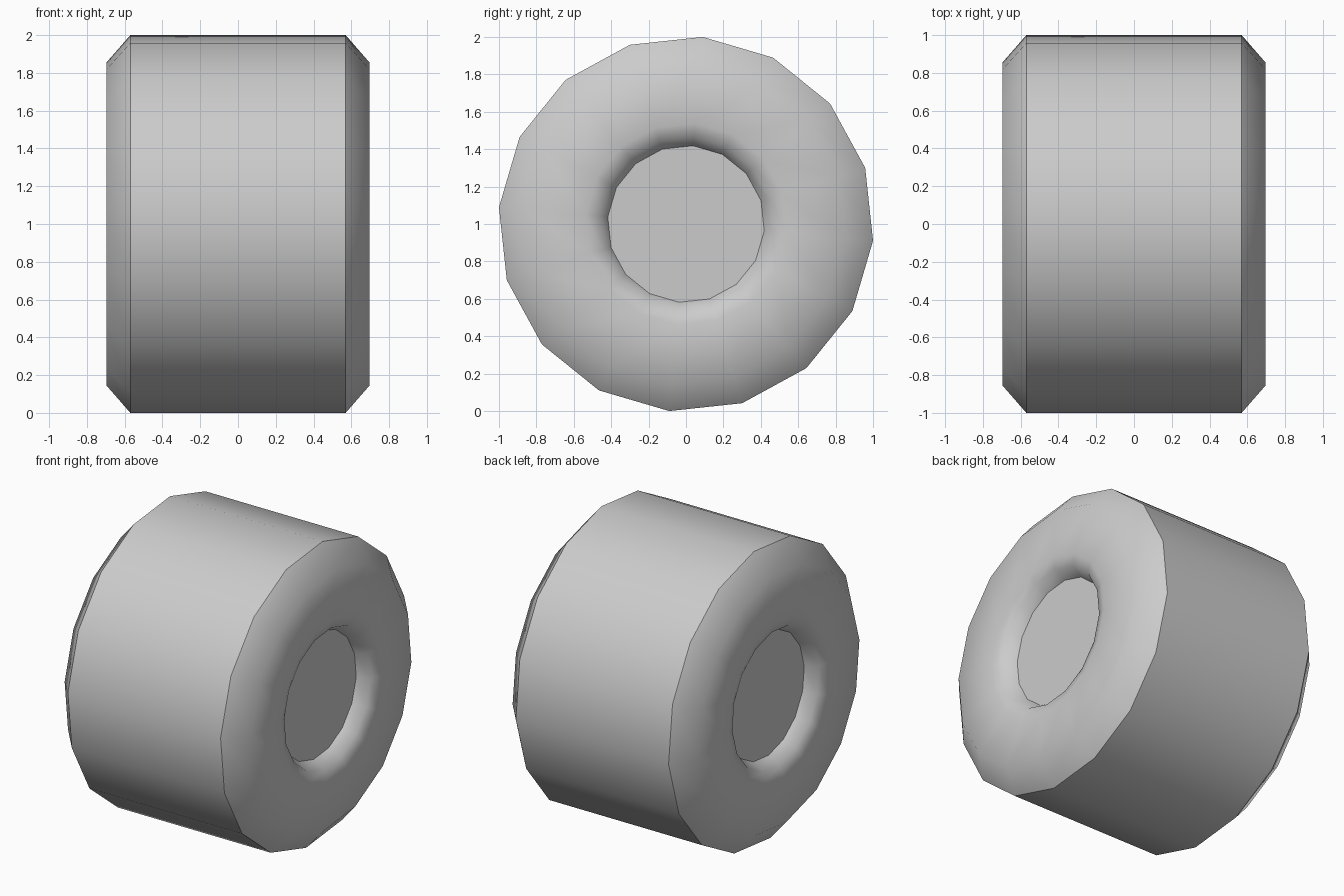
import bpy, bmesh, math

if "Cube" in bpy.data.objects:
    bpy.data.objects.remove(bpy.data.objects["Cube"])

SIDES = 16
TWIST = math.radians(84.9)
# half profile (x, radius) from tread edge inward to the recessed hub
HALF = [(0.57, 1.004), (0.695, 0.86), (0.695, 0.54), (0.67, 0.465), (0.59, 0.42)]
SHARP_RADII = (1.004, 0.42)
profile = [(-x, r) for x, r in reversed(HALF)] + HALF

bm = bmesh.new()


def ring(x, r):
    pts = [TWIST + 2 * math.pi * i / SIDES for i in range(SIDES)]
    return [bm.verts.new((x, r * math.cos(a), 1 + r * math.sin(a))) for a in pts]


# tyre: profile revolved around the x axis
rings = [ring(x, r) for x, r in profile]
for a, b in zip(rings, rings[1:]):
    for i in range(SIDES):
        j = (i + 1) % SIDES
        bm.faces.new((a[i], a[j], b[j], b[i])).smooth = True

# flat hub discs
bm.faces.new(rings[0])
bm.faces.new(rings[-1])
bmesh.ops.recalc_face_normals(bm, faces=bm.faces[:])

# crisp tread and hub edges, soft everywhere else
for (x, r), vs in zip(profile, rings):
    if r in SHARP_RADII:
        for i in range(SIDES):
            bm.edges.get((vs[i], vs[(i + 1) % SIDES])).smooth = False

mesh = bpy.data.meshes.new("wheel")
bm.to_mesh(mesh)
bm.free()
wheel = bpy.data.objects.new("wheel", mesh)
bpy.context.collection.objects.link(wheel)
